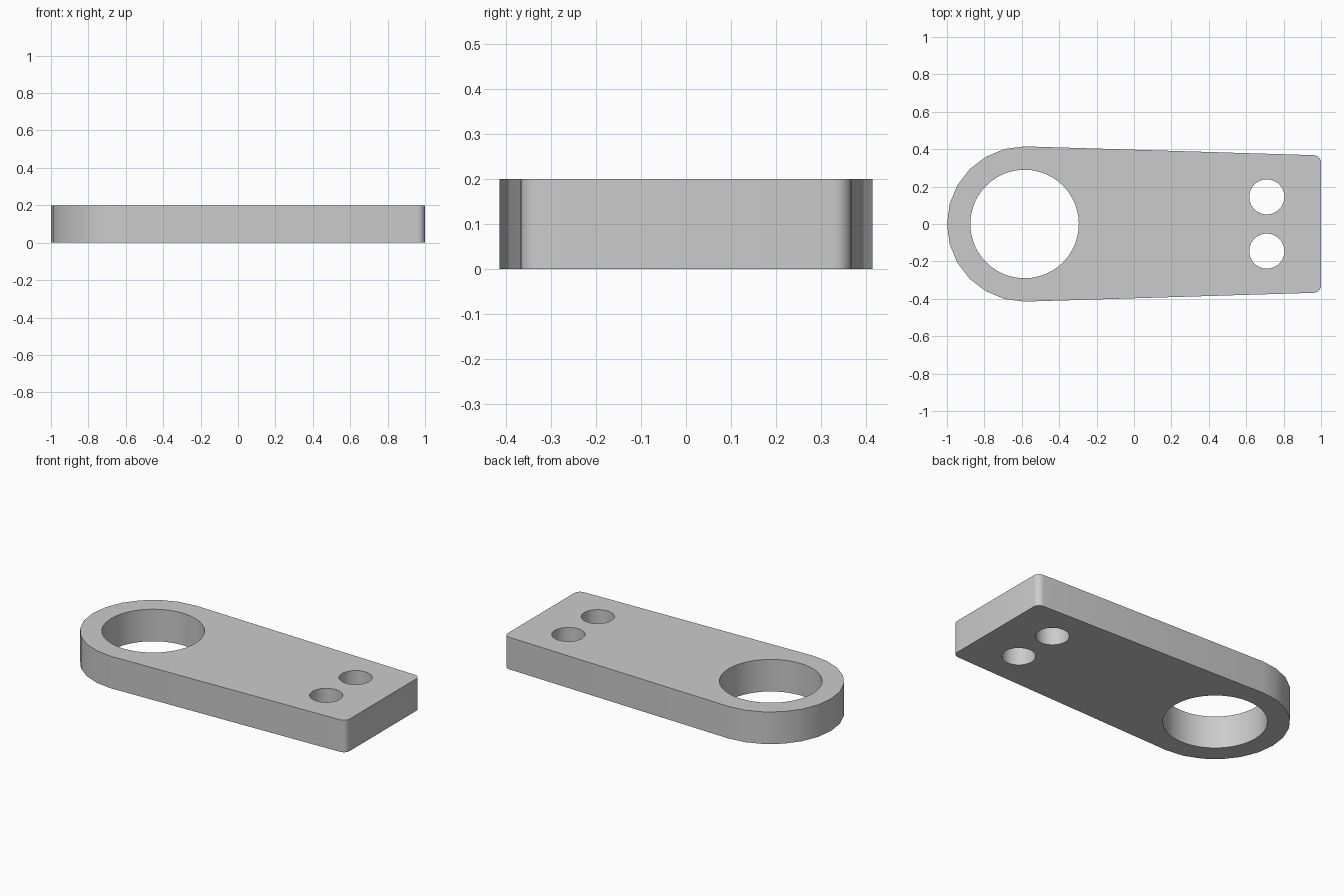
import bpy, bmesh
from math import sin, cos, radians
from mathutils import Vector

if "Cube" in bpy.data.objects:
    bpy.data.objects.remove(bpy.data.objects["Cube"])

THICKNESS = 0.2
RING_X, RING_RADIUS = -0.585, 0.415
TIP_HALF_WIDTH, FILLET = 0.368, 0.04


def arc(cx, cy, radius, start, end, steps):
    """Points along an arc, angles in degrees, both ends included."""
    angles = [radians(start + (end - start) * i / steps) for i in range(steps + 1)]
    return [(cx + radius * cos(a), cy + radius * sin(a)) for a in angles]


def circle(cx, cy, radius, steps):
    return arc(cx, cy, radius, 0, 360, steps)[:-1]


# Outline: rounded ring end, tapering sides, two filleted tip corners
fillet_x, fillet_y = 1 - FILLET, TIP_HALF_WIDTH - FILLET
outline = (arc(RING_X, 0, RING_RADIUS, 90, 270, 12)
           + arc(fillet_x, -fillet_y, FILLET, -92, 0, 6)
           + arc(fillet_x, fillet_y, FILLET, 0, 92, 6))

# Holes: one large bore and a mirrored pair of bolt holes
loops = [outline, circle(RING_X, 0, 0.29, 48)]
for side in (-1, 1):
    loops.append(circle(0.71, side * 0.145, 0.094, 32))

# Fill the profile and extrude it to a plate
bm = bmesh.new()
for points in loops:
    verts = [bm.verts.new((x, y, 0)) for x, y in points]
    for a, b in zip(verts, verts[1:] + verts[:1]):
        bm.edges.new((a, b))
bmesh.ops.triangle_fill(bm, edges=bm.edges[:], use_beauty=True, normal=Vector((0, 0, 1)))
extruded = bmesh.ops.extrude_face_region(bm, geom=bm.faces[:], use_keep_orig=True)
top_verts = [g for g in extruded["geom"] if isinstance(g, bmesh.types.BMVert)]
bmesh.ops.translate(bm, verts=top_verts, vec=(0, 0, THICKNESS))
bmesh.ops.recalc_face_normals(bm, faces=bm.faces[:])

mesh = bpy.data.meshes.new("link_plate")
bm.to_mesh(mesh)
bm.free()
plate = bpy.data.objects.new("link_plate", mesh)
bpy.context.collection.objects.link(plate)

# Plain grey material
grey = bpy.data.materials.new("plain grey")
grey.use_nodes = True
colour = (0.6, 0.6, 0.6, 1)
grey.diffuse_color = colour
grey.node_tree.nodes["Principled BSDF"].inputs["Base Color"].default_value = colour
mesh.materials.append(grey)

# Smooth walls, sharp rims
bpy.ops.object.select_all(action="DESELECT")
plate.select_set(True)
bpy.context.view_layer.objects.active = plate
bpy.ops.object.shade_smooth_by_angle(angle=radians(30))
